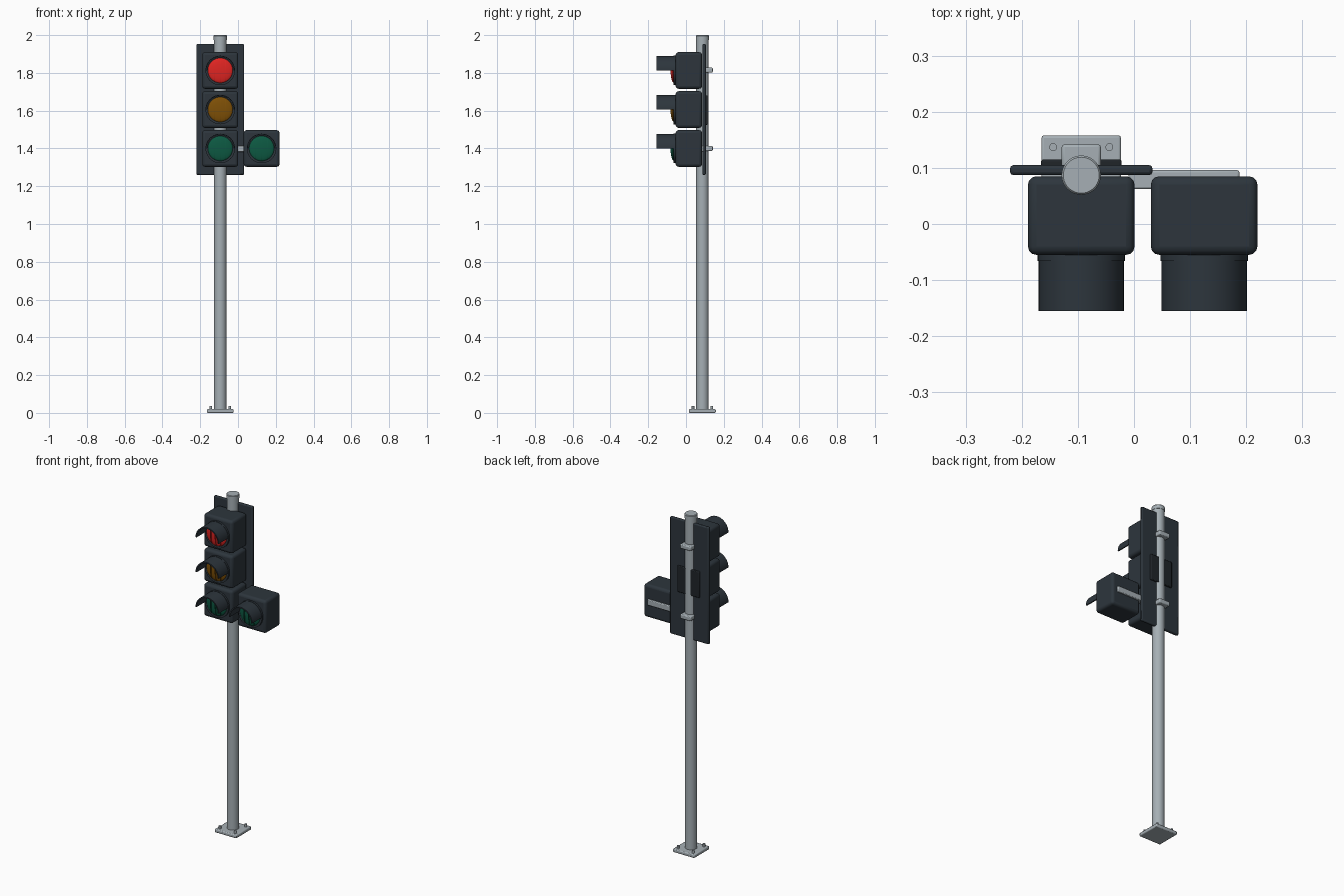
import bpy, bmesh, math
from mathutils import Matrix, Vector

if "Cube" in bpy.data.objects:
    bpy.data.objects.remove(bpy.data.objects["Cube"])

PX, PY = -0.094, 0.087          # pole axis


def material(name, col):
    m = bpy.data.materials.new(name)
    m.diffuse_color = (*col, 1)
    m.use_nodes = True
    m.node_tree.nodes["Principled BSDF"].inputs["Base Color"].default_value = m.diffuse_color
    return m


STEEL = material("galvanised steel", (0.38, 0.43, 0.46))
DARK = material("dark housing", (0.026, 0.036, 0.046))
BLACK = material("black plastic", (0.014, 0.018, 0.022))
RED = material("red lens", (0.75, 0.018, 0.016))
AMBER = material("amber lens", (0.21, 0.08, 0.002))
GREEN = material("green lens", (0.004, 0.10, 0.055))


def finish(name, bm, mat, bevel=0, seg=2):
    bmesh.ops.recalc_face_normals(bm, faces=bm.faces)
    me = bpy.data.meshes.new(name)
    bm.to_mesh(me)
    bm.free()
    ob = bpy.data.objects.new(name, me)
    bpy.context.collection.objects.link(ob)
    me.materials.append(mat)
    if bevel:
        mod = ob.modifiers.new("bevel", 'BEVEL')
        mod.width, mod.segments = bevel, seg
    bpy.ops.object.select_all(action='DESELECT')
    bpy.context.view_layer.objects.active = ob
    ob.select_set(True)
    bpy.ops.object.shade_smooth_by_angle(angle=math.radians(35))
    return ob


def box(name, x, y, z, mat, bevel=0, seg=2):
    """Box from (min, max) pairs."""
    bm = bmesh.new()
    mid = Vector([(a + b) / 2 for a, b in (x, y, z)])
    size = Matrix.Diagonal((x[1] - x[0], y[1] - y[0], z[1] - z[0], 1))
    bmesh.ops.create_cube(bm, size=1, matrix=Matrix.Translation(mid) @ size)
    return finish(name, bm, mat, bevel, seg)


def lathe(name, profile, loc, mat, axis='Z', steps=40, arc=2 * math.pi):
    """Spin (radius, height) points; axis 'Y' makes height run toward the front."""
    bm = bmesh.new()
    vs = [bm.verts.new((r, 0, h)) for r, h in profile]
    es = [bm.edges.new(p) for p in zip(vs, vs[1:])]
    bmesh.ops.spin(bm, geom=vs + es, cent=(0, 0, 0), axis=(0, 0, 1),
                   angle=arc, steps=steps)
    bmesh.ops.remove_doubles(bm, verts=bm.verts, dist=1e-5)
    if arc < 6:                 # close the cut ends of a partial sweep
        bmesh.ops.holes_fill(bm, edges=[e for e in bm.edges if e.is_boundary])
    rot = Matrix.Rotation(math.pi / 2, 4, 'X') if axis == 'Y' else Matrix()
    bm.transform(Matrix.Translation(loc) @ rot)
    return finish(name, bm, mat)


def signal_head(label, cx, cz, lens_mat):
    # rounded housing and lens collar
    box(label + "_housing", (cx - 0.095, cx + 0.095), (-0.055, 0.085),
        (cz - 0.097, cz + 0.097), DARK, 0.015, 3)
    lathe(label + "_collar", [(0.066, -0.01), (0.078, -0.01), (0.078, 0.011),
                              (0.066, 0.011), (0.066, -0.01)],
          (cx, -0.055, cz), DARK, 'Y')
    # shallow domed lens
    dome = [(0.067 * math.cos(t * math.pi / 12), 0.012 * math.sin(t * math.pi / 12))
            for t in range(7)]
    lathe(label + "_lens", [(0, -0.01), (0.067, -0.01)] + dome,
          (cx, -0.064, cz), lens_mat, 'Y')
    # vertical lens ribs
    for i in (-1, 0, 1):
        dx = i * 0.03
        bm = bmesh.new()
        bmesh.ops.create_cone(bm, cap_ends=True, segments=24, radius1=1,
                              radius2=1, depth=0.003)
        half = math.sqrt(0.066 ** 2 - dx ** 2)
        bm.transform(Matrix.Translation((cx + dx, -0.064, cz))
                     @ Matrix.Diagonal((1, 0.018, half, 1))
                     @ Matrix.Rotation(math.pi / 2, 4, 'Y'))
        finish(label + "_lens_rib", bm, lens_mat)
    # half-round sun visor
    lathe(label + "_visor", [(0.069, 0), (0.076, 0), (0.076, 0.095),
                             (0.069, 0.095), (0.069, 0)],
          (cx, -0.06, cz), DARK, 'Y', 24, math.pi)


# Pole with slightly wider cap
lathe("pole", [(0, 0.01), (0.033, 0.01), (0.033, 1.985), (0, 1.985)],
      (PX, PY, 0), STEEL)
lathe("pole_cap", [(0, 1.975), (0.035, 1.975), (0.035, 1.996), (0.032, 2.0), (0, 2.0)],
      (PX, PY, 0), STEEL)

# Base plate with four bolts
box("base_plate", (PX - 0.071, PX + 0.071), (PY - 0.071, PY + 0.071),
    (0, 0.02), STEEL, 0.005)
for sx in (-1, 1):
    for sy in (-1, 1):
        lathe("base_bolt", [(0, 0.01), (0.007, 0.01), (0.007, 0.037), (0, 0.037)],
              (PX + sx * 0.05, PY + sy * 0.05, 0), STEEL, steps=12)

# Back board and rear cover
box("back_board", (-0.221, 0.033), (0.087, 0.105), (1.26, 1.953), DARK, 0.006)
box("rear_cover", (-0.166, -0.022), (0.10, 0.115), (1.525, 1.68), BLACK, 0.004)

# Pole clamps
for z in (1.815, 1.40):
    box("pole_clamp", (PX - 0.035, PX + 0.035), (0.095, 0.142),
        (z - 0.013, z + 0.013), STEEL, 0.005)

# Signal heads: main stack and side unit
signal_head("red", PX, 1.813, RED)
signal_head("amber", PX, 1.606, AMBER)
signal_head("green", PX, 1.40, GREEN)
signal_head("side_green", 0.125, 1.40, GREEN)

# Arm carrying the side unit
box("side_arm", (-0.01, 0.188), (0.078, 0.096), (1.382, 1.416), STEEL, 0.004)
box("side_arm_joint", (-0.01, 0.04), (0.062, 0.088), (1.382, 1.416), STEEL, 0.004)
